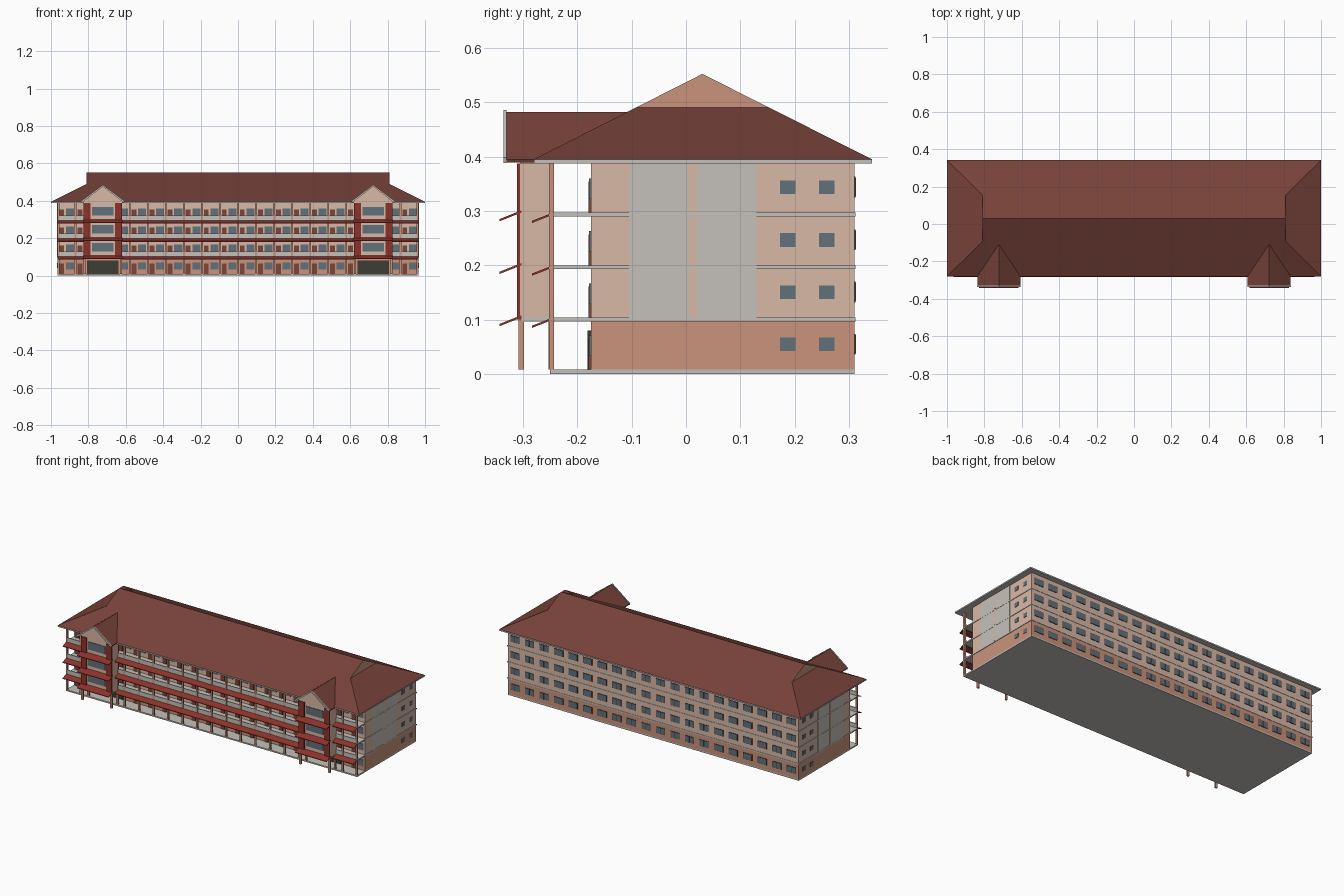
import bpy
import bmesh
from mathutils import Matrix, Vector

cube = bpy.data.objects.get("Cube")
if cube:
    bpy.data.objects.remove(cube, do_unlink=True)


def material(name, rgb):
    """Flat colour given as display values, stored as linear."""
    lin = [(c / 255) ** 2.2 for c in rgb] + [1]
    m = bpy.data.materials.new(name)
    m.use_nodes = True
    m.diffuse_color = lin
    bsdf = m.node_tree.nodes["Principled BSDF"]
    bsdf.inputs["Base Color"].default_value = lin
    bsdf.inputs["Roughness"].default_value = 0.9
    return m


TAN = material("tan wall", (216, 183, 163))
BROWN = material("brown wall", (200, 146, 123))
GREY = material("pale grey concrete", (196, 191, 185))
ROOF = material("roof brown", (118, 68, 60))
RED = material("dark red", (140, 54, 47))
GLASS = material("blue grey glass", (98, 112, 122))
DOOR = material("door brown", (122, 70, 58))
DARK = material("dark opening", (62, 64, 54))


def finish(name, bm, mat):
    bmesh.ops.recalc_face_normals(bm, faces=bm.faces)
    me = bpy.data.meshes.new(name)
    bm.to_mesh(me)
    bm.free()
    me.materials.append(mat)
    ob = bpy.data.objects.new(name, me)
    bpy.context.collection.objects.link(ob)
    return ob


def boxes(name, mat, spans):
    """Each span is (x0, x1, y0, y1, z0, z1)."""
    bm = bmesh.new()
    for x0, x1, y0, y1, z0, z1 in spans:
        mid = Vector((x0 + x1, y0 + y1, z0 + z1)) / 2
        size = Vector((abs(x1 - x0), y1 - y0, z1 - z0))
        bmesh.ops.create_cube(bm, size=1, matrix=Matrix.Translation(mid) @ Matrix.Diagonal(size.to_4d()))
    return finish(name, bm, mat)


def prisms(name, mat, shapes):
    """Each shape is (profile points, extrusion vector)."""
    bm = bmesh.new()
    for pts, vec in shapes:
        face = bm.faces.new([bm.verts.new(p) for p in pts])
        top = bmesh.ops.extrude_face_region(bm, geom=[face])["geom"]
        moved = [g for g in top if isinstance(g, bmesh.types.BMVert)]
        bmesh.ops.translate(bm, verts=moved, vec=vec)
    # keep both caps of every prism
    bmesh.ops.holes_fill(bm, edges=bm.edges)
    return finish(name, bm, mat)


# Main dimensions
HX, FRONT, WALL, BACK = 0.965, -0.25, -0.175, 0.31
EAVE, TOP = 0.387, 0.395
FLOORS = [0.008, 0.104, 0.2, 0.297]
SLAB = 0.007
BAYS = 20
BAY = 2 * HX / BAYS
TX, T0, T1, TFRONT = 0.7225, 0.62, 0.825, -0.305
SIDES = (-1, 1)
bays = [-HX + i * BAY for i in range(BAYS)]


def in_tower(x):
    return T0 < abs(x) < T1


# Walls and slabs
boxes("ground_floor_walls", BROWN, [(-HX, HX, WALL, BACK, 0.008, 0.1)])
boxes("upper_walls", TAN, [(-HX, HX, WALL, BACK, 0.1, EAVE)])
boxes("base_slab", GREY, [(-HX, HX, FRONT, BACK, 0, 0.008)])
boxes("floor_slabs", GREY, [(-HX - .003, HX + .003, FRONT + .005, BACK + .002, z - SLAB, z) for z in FLOORS[1:]])
boxes("eaves_slab", GREY, [(-1, 1, -0.28, 0.342, EAVE, TOP)])

# Stairwell panels on both ends, with a tan strip in the middle
boxes("stairwell_panels", GREY, [(s * HX, s * (HX + .002), -0.105, 0.13, 0.1, EAVE) for s in SIDES])
boxes("stairwell_strips", TAN, [(s * HX, s * (HX + .004), 0.005, 0.02, z, z + 0.089)
                                for s in SIDES for z in FLOORS[1:]])

# End windows
boxes("end_windows", GLASS, [(s * HX, s * (HX + .002), y - .014, y + .014, z + .034, z + .059)
                             for s in SIDES for y in (0.187, 0.259) for z in FLOORS])

# Back windows: dark frame and two panes per bay
frames, panes = [], []
for x in bays:
    c = x + BAY / 2
    for z in FLOORS:
        frames.append((c - .03, c + .03, BACK, BACK + .002, z + .028, z + .066))
        for s in SIDES:
            m = c + s * 0.0145
            panes.append((m - .0135, m + .0135, BACK, BACK + .003, z + .03, z + .064))
boxes("back_window_frames", DARK, frames)
boxes("back_window_panes", GLASS, panes)

# Gallery doors and windows
doors, windows = [], []
for x in bays:
    for i, z in enumerate(FLOORS):
        if i or not in_tower(x + .022):
            doors.append((x + .01, x + .036, WALL - .004, WALL, z, z + .057))
        if i or not in_tower(x + .066):
            windows.append((x + .045, x + .088, WALL - .003, WALL, z + .025, z + .063))
boxes("gallery_doors", DOOR, doors)
boxes("gallery_windows", GLASS, windows)

# Gallery columns and parapets
columns = []
for i in range(BAYS + 1):
    x = -HX + i * BAY
    if not in_tower(x):
        x = max(-HX + .005, min(HX - .005, x))
        columns.append((x - .005, x + .005, FRONT - .002, FRONT + .007, 0.008, EAVE))
boxes("gallery_columns", BROWN, columns)
runs = [(-HX, -T1), (-T0, T0), (T1, HX)]
boxes("gallery_parapets", GREY, [(a, b, FRONT, FRONT + .005, z, z + .024) for a, b in runs for z in FLOORS[1:]])


# Sloping sunshades
def shade(x0, x1, y0, y1, z0, z1):
    t = 0.004
    return [(x0, y0, z0), (x0, y1, z1), (x0, y1, z1 + t), (x0, y0, z0 + t)], (x1 - x0, 0, 0)


prisms("gallery_sunshades", RED, [shade(a, b, -0.283, FRONT, z - .019, z - .006) for a, b in runs for z in FLOORS[1:]])
tower_spans = [(s * TX - .105, s * TX + .105) for s in SIDES]
prisms("tower_sunshades", RED, [shade(a, b, -0.343, -0.303, z - .016, z) for a, b in tower_spans for z in FLOORS[1:]])

# Towers: walls, floors, pilasters, legs, windows and entrances
walls, floors, pilasters, rear, legs, glass, entrances = [], [], [], [], [], [], []
for s in SIDES:
    a, b = sorted((s * T0, s * T1))
    walls.append((a + .004, b - .004, TFRONT, TFRONT + .005, 0.1, EAVE))
    floors += [(a, b, TFRONT + .002, FRONT + .005, z - SLAB, z) for z in FLOORS[1:]]
    entrances.append((a + .018, b - .018, WALL - .006, WALL, 0.008, 0.08))
    for e, inward in ((a, 1), (b, -1)):
        x0, x1 = sorted((e, e + inward * .006))
        walls.append((x0, x1, TFRONT, FRONT, 0.104, EAVE))
        x0, x1 = sorted((e, e + inward * .037))
        pilasters.append((x0, x1, TFRONT - .006, TFRONT + .003, 0.1, EAVE))
        x0, x1 = sorted((e, e + inward * .012))
        rear.append((x0, x1, FRONT - .004, FRONT + .006, 0.1, EAVE))
        legs += [(x0, x1, y, y + .01, 0.008, 0.1) for y in (TFRONT - .003, FRONT - .003)]
    for z in FLOORS[1:]:
        glass.append((s * TX - .057, s * TX + .057, TFRONT - .003, TFRONT, z + .024, z + .07))
boxes("tower_walls", TAN, walls)
boxes("tower_floors", GREY, floors)
boxes("tower_pilasters", RED, pilasters)
boxes("tower_rear_posts", RED, rear)
boxes("tower_legs", BROWN, legs)
boxes("tower_windows", GLASS, glass)
boxes("tower_entrances", DARK, entrances)

# Main roof: hipped ends cut off by small upright gables
RIDGE_Y, RIDGE_Z, GX, GZ = 0.03, 0.552, 0.81, 0.49
Y0, Y1 = -0.28, 0.342
k = (GZ - TOP) / (RIDGE_Z - TOP)
g0, g1 = Y0 + k * (RIDGE_Y - Y0), Y1 + k * (RIDGE_Y - Y1)
bm = bmesh.new()
rings = []
for s in SIDES:
    pts = [(s, Y0, TOP), (s, Y1, TOP), (s * GX, g1, GZ), (s * GX, RIDGE_Y, RIDGE_Z), (s * GX, g0, GZ)]
    rings.append([bm.verts.new(p) for p in pts])
    bm.faces.new(rings[-1][:3] + rings[-1][4:])
    bm.faces.new(rings[-1][2:])
L, R = rings
bm.faces.new((L[0], R[0], R[4], R[3], L[3], L[4]))
bm.faces.new((L[1], R[1], R[2], R[3], L[3], L[2]))
bm.faces.new((L[0], L[1], R[1], R[0]))
main_roof = finish("main_roof", bm, ROOF)
main_roof.data.materials.append(BROWN)
for p in main_roof.data.polygons:
    if abs(p.normal.x) > 0.99:
        p.material_index = 1


# Tower gables: roof chevron, pale verge boards and filled front
def chevron(cx, y, depth, half, peak, low, t):
    return [(cx - half, y, low), (cx, y, peak), (cx + half, y, low),
            (cx + half - t * .3, y, low - t), (cx, y, peak - t), (cx - half + t * .3, y, low - t)], (0, depth, 0)


prisms("tower_roofs", ROOF, [chevron(s * TX, -0.331, 0.225, 0.115, 0.482, TOP, 0.006) for s in SIDES])
prisms("tower_verge_boards", GREY, [chevron(s * TX, -0.336, 0.006, 0.117, 0.486, 0.398, 0.01) for s in SIDES])
prisms("tower_gables", TAN, [([(s * TX - .106, TFRONT, EAVE), (s * TX + .106, TFRONT, EAVE),
                               (s * TX + .106, TFRONT, 0.396), (s * TX, TFRONT, 0.478),
                               (s * TX - .106, TFRONT, 0.396)], (0, 0.1, 0)) for s in SIDES])
